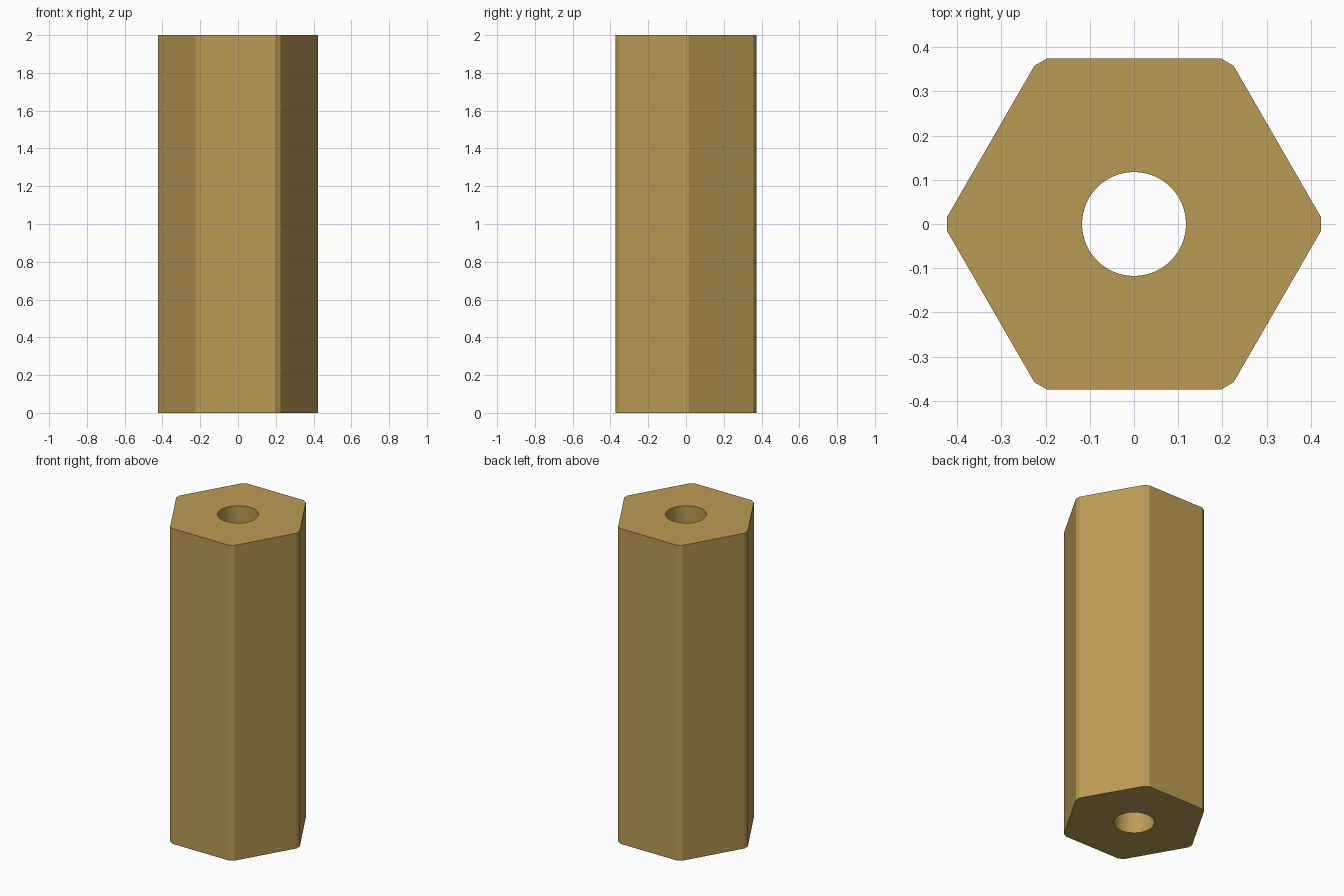
import bpy, bmesh
from math import sin, cos, pi, radians, acos

if "Cube" in bpy.data.objects:
    bpy.data.objects.remove(bpy.data.objects["Cube"])

HEIGHT = 2.0
APOTHEM = 0.374      # centre to hexagon flat
CORNER_R = 0.4228    # centre to each clipped-corner point
HOLE_R = 0.1175
HOLE_SIDES = 64

# Hexagon outline with clipped corners: two points around each corner
half_flat = acos(APOTHEM / CORNER_R)
outer = []
for i in range(6):
    mid = radians(30 + 60 * i)
    for a in (mid - half_flat, mid + half_flat):
        outer.append((CORNER_R * cos(a), CORNER_R * sin(a)))

# Round bore outline
inner = [(HOLE_R * cos(2 * pi * i / HOLE_SIDES), HOLE_R * sin(2 * pi * i / HOLE_SIDES))
         for i in range(HOLE_SIDES)]

bm = bmesh.new()


def ring(points, z):
    verts = [bm.verts.new((x, y, z)) for x, y in points]
    edges = [bm.edges.new((verts[i - 1], verts[i])) for i in range(len(verts))]
    return verts, edges


def wall(low, high, smooth):
    for i in range(len(low)):
        f = bm.faces.new((low[i - 1], low[i], high[i], high[i - 1]))
        f.smooth = smooth


# Rings at the bottom and top
outer_low, outer_low_e = ring(outer, 0)
outer_high, outer_high_e = ring(outer, HEIGHT)
inner_low, inner_low_e = ring(inner, 0)
inner_high, inner_high_e = ring(inner, HEIGHT)

# End caps with the hole left open
bmesh.ops.triangle_fill(bm, edges=outer_low_e + inner_low_e, use_beauty=True, normal=(0, 0, -1))
bmesh.ops.triangle_fill(bm, edges=outer_high_e + inner_high_e, use_beauty=True, normal=(0, 0, 1))

# Flat outside walls and smooth bore
wall(outer_low, outer_high, False)
wall(inner_low, inner_high, True)
for e in inner_low_e + inner_high_e:
    e.smooth = False
bmesh.ops.recalc_face_normals(bm, faces=bm.faces[:])

mesh = bpy.data.meshes.new("hex_spacer")
bm.to_mesh(mesh)
bm.free()
spacer = bpy.data.objects.new("hex_spacer", mesh)
bpy.context.collection.objects.link(spacer)

# Brass colour
brass = bpy.data.materials.new("brass")
brass.diffuse_color = (0.50, 0.33, 0.09, 1)
brass.use_nodes = True
brass.node_tree.nodes["Principled BSDF"].inputs["Base Color"].default_value = brass.diffuse_color
mesh.materials.append(brass)
